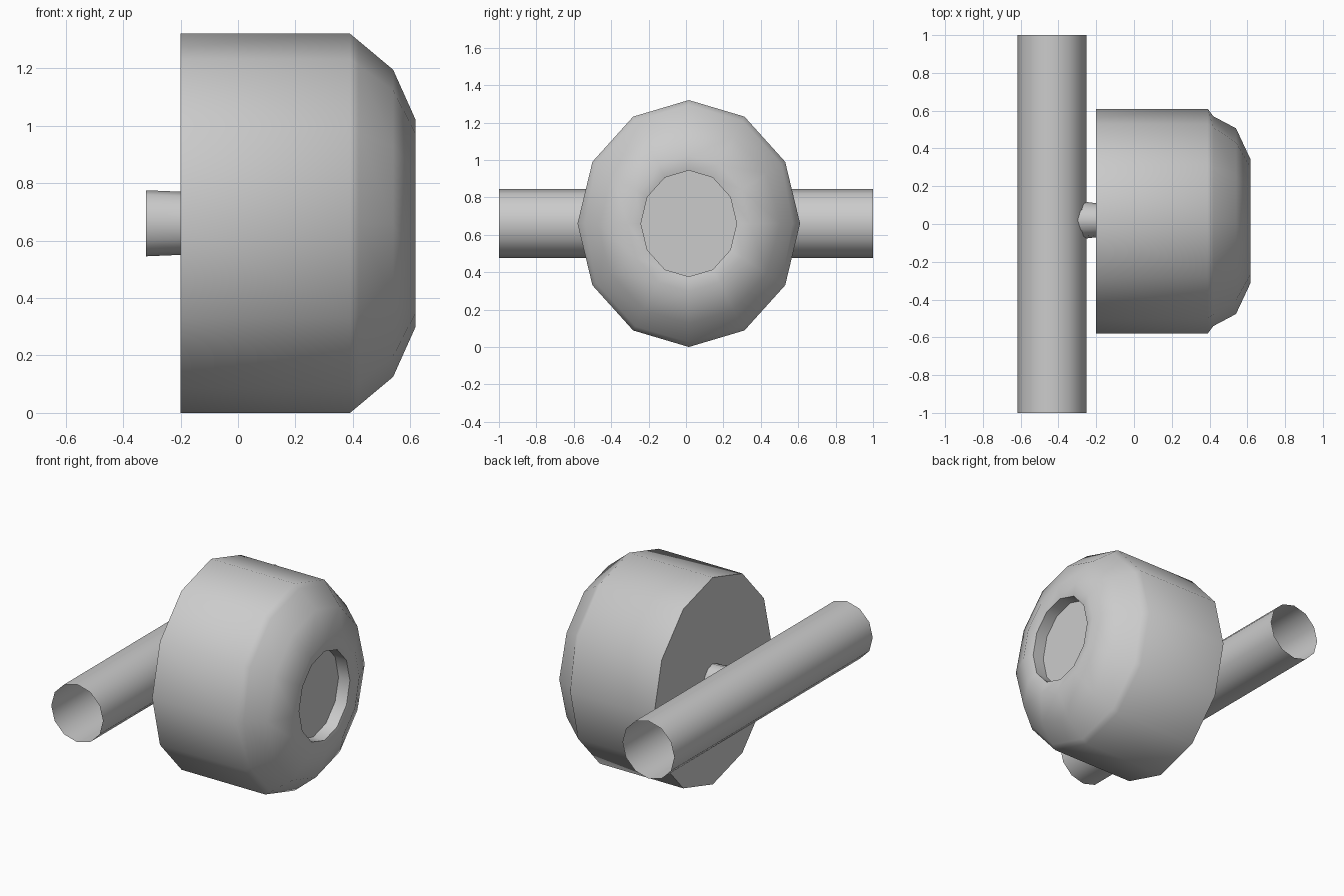
import bpy, bmesh
from math import cos, sin, tau, radians

if "Cube" in bpy.data.objects:
    bpy.data.objects.remove(bpy.data.objects["Cube"])

SIDES = 12


def loft(name, rings, axis, cap_start=True, cap_end=True):
    """Skin 12-sided rings given as (position along axis, centre, radii, radius_function)."""
    bm = bmesh.new()
    loops = []
    for pos, (cu, cv), (ru, rv), side in rings:
        loop = []
        for i in range(SIDES):
            a = tau * i / SIDES
            k = side if i % 6 == 0 else 1.0      # optional tuck at the two side corners
            u, v = cu + ru * k * cos(a), cv + rv * sin(a)
            loop.append(bm.verts.new((pos, u, v) if axis == 'X' else (u, pos, v)))
        loops.append(loop)
    for a, b in zip(loops, loops[1:]):
        for i in range(SIDES):
            j = (i + 1) % SIDES
            bm.faces.new((a[i], a[j], b[j], b[i]))
    if cap_start:
        bm.faces.new(loops[0][::-1])
    if cap_end:
        bm.faces.new(loops[-1])
    bmesh.ops.recalc_face_normals(bm, faces=bm.faces)
    if axis == 'Y' and not cap_start:
        # open tube: make normals face outward
        f = bm.faces[:][0]
        c = f.calc_center_median()
        if f.normal.x * (c.x + 0.435) + f.normal.z * (c.z - 0.66) < 0:
            bmesh.ops.reverse_faces(bm, faces=bm.faces)
    me = bpy.data.meshes.new(name)
    bm.to_mesh(me)
    bm.free()
    ob = bpy.data.objects.new(name, me)
    bpy.context.collection.objects.link(ob)
    bpy.context.view_layer.objects.active = ob
    ob.select_set(True)
    bpy.ops.object.shade_smooth_by_angle(angle=radians(50))
    ob.select_set(False)
    return ob


# Wheel: straight drum, rounded outer shoulder and recessed hub (x, relative radius, side tuck)
profile = [(-0.20, 1.0, 1.0), (0.39, 1.0, 1.0), (0.42, 0.962, 0.97), (0.54, 0.81, 1.02),
           (0.617, 0.55, 1.0), (0.60, 0.43, 1.0), (0.52, 0.43, 1.0)]
loft("wheel", [(x, (0.015, 0.66), (0.595 * r, 0.66 * r), s) for x, r, s in profile], 'X')

# Short axle stub running from the wheel into the tube
loft("axle_stub", [(-0.32, (0.02, 0.66), (0.105, 0.115), 1.0),
                   (-0.20, (0.02, 0.66), (0.09, 0.11), 1.0)], 'X')

# Open-ended cross tube
loft("cross_tube", [(y, (-0.435, 0.66), (0.183, 0.184), 1.0) for y in (-1.0, 1.0)],
     'Y', cap_start=False, cap_end=False)
